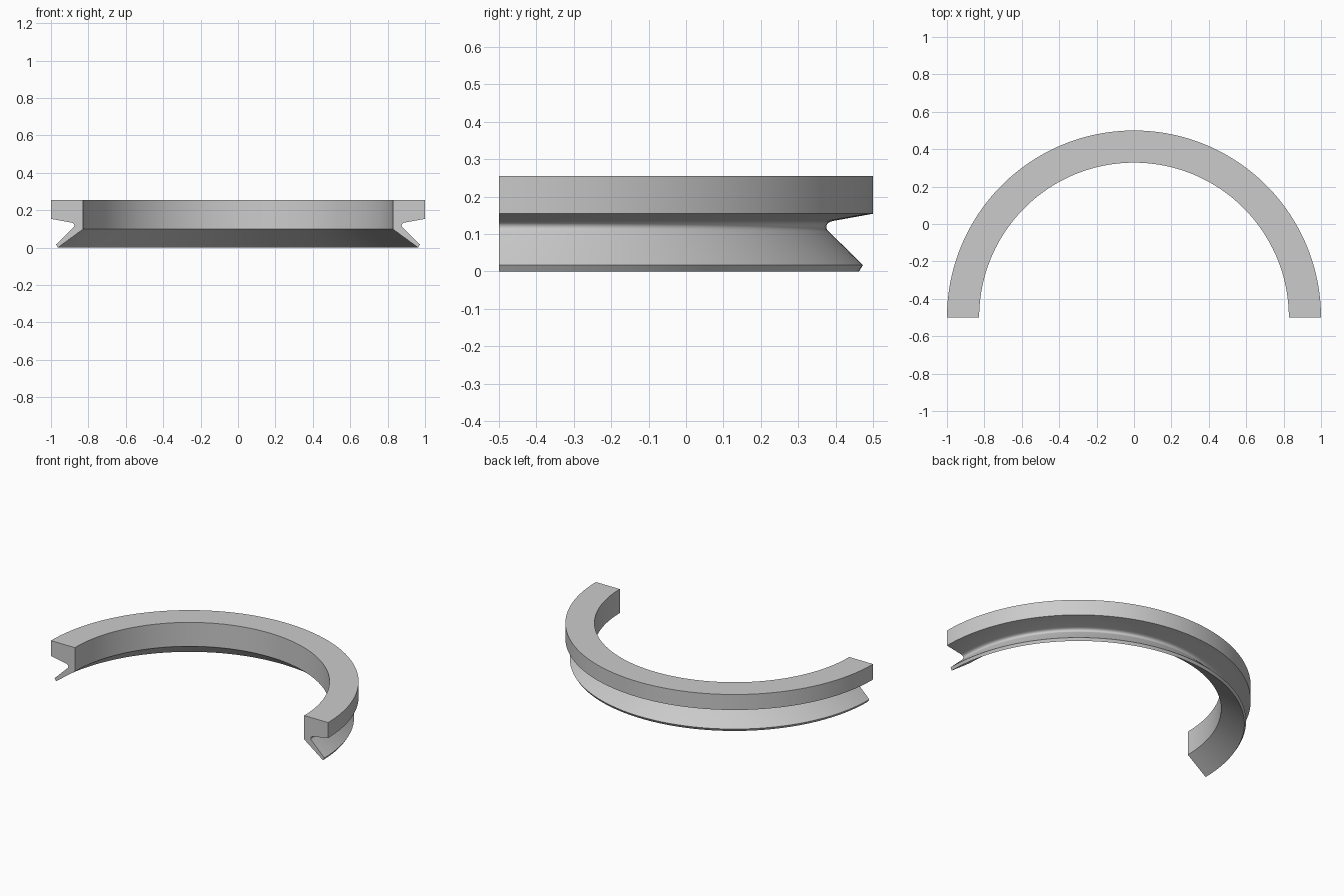
import bpy, bmesh, math
from mathutils import Vector

if "Cube" in bpy.data.objects:
    bpy.data.objects.remove(bpy.data.objects["Cube"])

AXIS_Y = -0.5   # revolve axis sits on the cut plane
STEPS = 96

# Seal cross-section as (radius, height): square body, rounded groove, flared lip
profile = [
    (0.828, 0.255), (1.0, 0.255), (1.0, 0.154),
    (0.895, 0.135), (0.886, 0.1325), (0.880, 0.129), (0.876, 0.124),
    (0.875, 0.118), (0.8765, 0.1125), (0.880, 0.108),
    (0.973, 0.017), (0.963, 0.0), (0.828, 0.099),
]

bm = bmesh.new()
verts = [bm.verts.new((r, AXIS_Y, z)) for r, z in profile]
start_cap = bm.faces.new(verts)

# Sweep the section through half a turn; the copied face closes the far end
rings = [verts]
for i in range(1, STEPS + 1):
    a = math.pi * i / STEPS
    rings.append([bm.verts.new((r * math.cos(a), AXIS_Y + r * math.sin(a), z))
                  for r, z in profile])
n = len(profile)
for a, b in zip(rings, rings[1:]):
    for j in range(n):
        k = (j + 1) % n
        bm.faces.new((a[j], a[k], b[k], b[j]))
bm.faces.new(rings[-1])
bmesh.ops.recalc_face_normals(bm, faces=bm.faces[:])

mesh = bpy.data.meshes.new("half_seal_ring")
bm.to_mesh(mesh)
bm.free()
ring = bpy.data.objects.new("half_seal_ring", mesh)
bpy.context.collection.objects.link(ring)

# Smooth curved walls, keep profile corners crisp
bpy.context.view_layer.objects.active = ring
ring.select_set(True)
bpy.ops.object.shade_smooth_by_angle(angle=math.radians(30))
